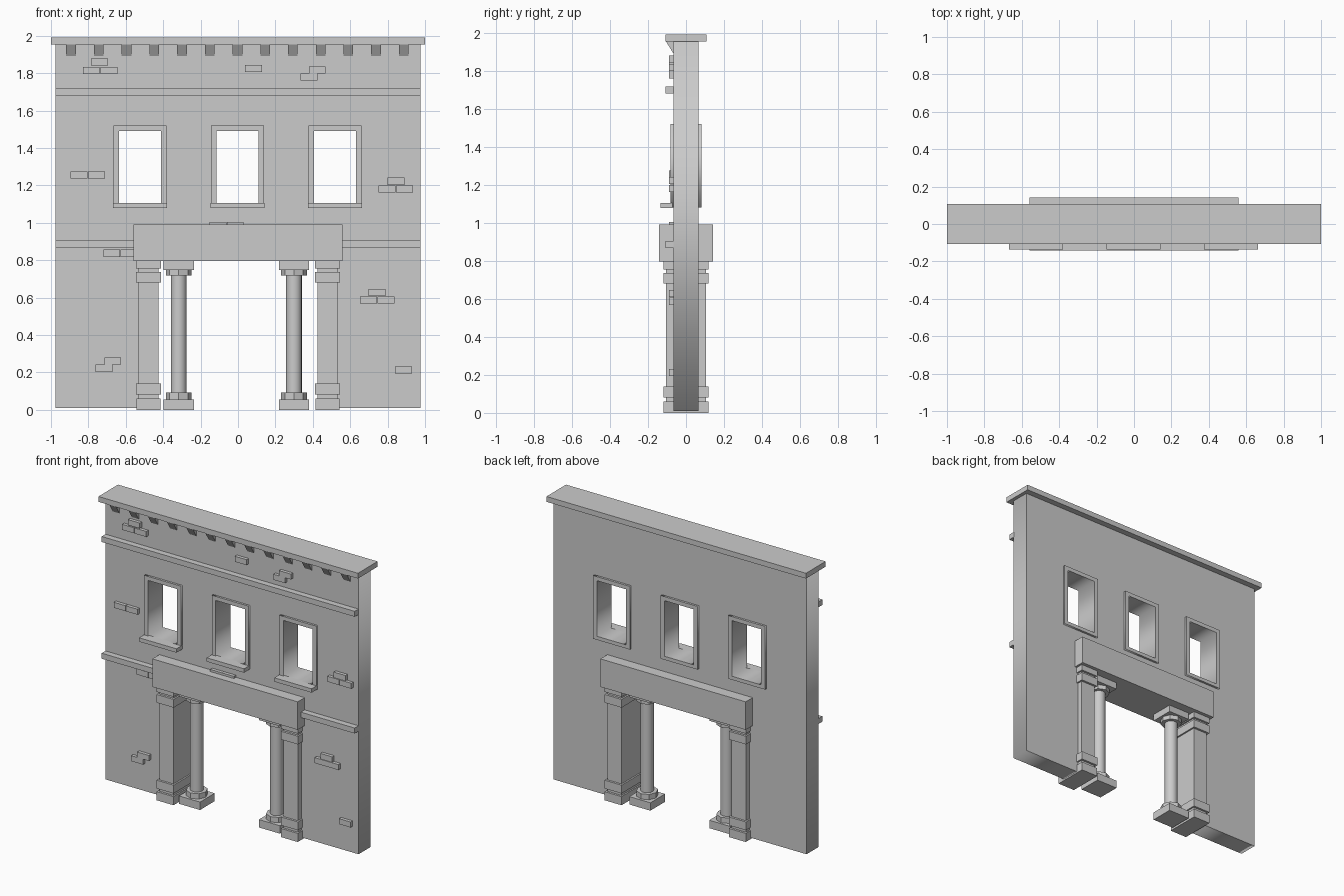
import bpy, bmesh, math
from mathutils import Matrix

if "Cube" in bpy.data.objects:
    bpy.data.objects.remove(bpy.data.objects["Cube"])


def box(name, x0, x1, y0, y1, z0, z1):
    bm = bmesh.new()
    bmesh.ops.create_cube(bm, size=1)
    bmesh.ops.scale(bm, vec=(x1 - x0, y1 - y0, z1 - z0), verts=bm.verts)
    bmesh.ops.translate(bm, vec=((x0 + x1) / 2, (y0 + y1) / 2, (z0 + z1) / 2), verts=bm.verts)
    return finish(name, bm)


def prism(name, x, z0, z1, r, sides):
    bm = bmesh.new()
    bmesh.ops.create_cone(bm, cap_ends=True, segments=sides, radius1=r, radius2=r, depth=z1 - z0,
                          matrix=Matrix.Translation((x, 0, (z0 + z1) / 2)))
    return finish(name, bm)


def finish(name, bm):
    me = bpy.data.meshes.new(name)
    bm.to_mesh(me)
    bm.free()
    ob = bpy.data.objects.new(name, me)
    bpy.context.collection.objects.link(ob)
    return ob


def rect(x0, x1, z0, z1):
    return [(x0, z0), (x1, z0), (x1, z1), (x0, z1)]


def panel(name, loops, half_depth):
    """Upright slab in XZ from an outline and its holes."""
    cu = bpy.data.curves.new(name, 'CURVE')
    cu.dimensions = '2D'
    cu.fill_mode = 'BOTH'
    cu.extrude = half_depth
    for pts in loops:
        sp = cu.splines.new('POLY')
        sp.points.add(len(pts) - 1)
        for p, (x, z) in zip(sp.points, pts):
            p.co = (x, z, 0, 1)
        sp.use_cyclic_u = True
    ob = bpy.data.objects.new(name, cu)
    bpy.context.collection.objects.link(ob)
    ob.rotation_euler = (math.pi / 2, 0, 0)
    bpy.ops.object.select_all(action='DESELECT')
    ob.select_set(True)
    bpy.context.view_layer.objects.active = ob
    bpy.ops.object.convert(target='MESH')


# Wall with doorway and window holes
windows = (-0.524, -0.003, 0.518)
W = 0.975
outline = [(-W, 0.01), (-0.53, 0.01), (-0.53, 0.85), (0.53, 0.85), (0.53, 0.01),
           (W, 0.01), (W, 1.96), (-W, 1.96)]
panel("wall", [outline] + [rect(c - 0.125, c + 0.125, 1.093, 1.505) for c in windows], 0.066)

# Window frames and sills
for c in windows:
    panel("window_frame", [rect(c - 0.142, c + 0.142, 1.08, 1.52),
                           rect(c - 0.112, c + 0.112, 1.105, 1.492)], 0.081)
    box("window_sill", c - 0.144, c + 0.144, -0.135, -0.07, 1.078, 1.105)

# Cornice, string courses and lintel
box("cornice", -1, 1, -0.108, 0.108, 1.953, 1.99)
box("upper_string_course", -W, W, -0.108, -0.06, 1.68, 1.718)
box("lower_string_course", -W, W, -0.108, -0.06, 0.867, 0.905)
box("lintel", -0.56, 0.56, -0.143, 0.143, 0.795, 0.99)

# Wedge brackets under the cornice
for i in range(13):
    ob = box("cornice_bracket", -0.026, 0.026, -0.106, -0.06, 1.893, 1.955)
    for v in ob.data.vertices:
        if v.co.z < 1.92 and v.co.y < -0.08:
            v.co.y = -0.068
    ob.location.x = -0.893 + i * 0.1483

# Square pilasters at the doorway edges
for s in (-1, 1):
    c = s * 0.479
    for name, hx, hy, z0, z1 in (("pilaster_foot", 0.065, 0.119, 0, 0.06),
                                 ("pilaster_base", 0.066, 0.119, 0.082, 0.14),
                                 ("pilaster_shaft", 0.055, 0.104, 0.03, 0.798),
                                 ("pilaster_collar", 0.066, 0.119, 0.68, 0.737),
                                 ("pilaster_capital", 0.066, 0.119, 0.755, 0.798)):
        box(name, c - hx, c + hx, -hy, hy, z0, z1)

# Round columns
for c in (-0.317, 0.299):
    box("column_plinth", c - 0.081, c + 0.081, -0.081, 0.081, 0, 0.055)
    prism("column_base_ring", c, 0.05, 0.092, 0.069, 8)
    shaft = prism("column_shaft", c, 0.08, 0.73, 0.042, 20)
    prism("column_neck_ring", c, 0.718, 0.755, 0.069, 8)
    box("column_capital", c - 0.081, c + 0.081, -0.081, 0.081, 0.748, 0.798)
    bpy.ops.object.select_all(action='DESELECT')
    shaft.select_set(True)
    bpy.context.view_layer.objects.active = shaft
    bpy.ops.object.shade_smooth_by_angle()

# Raised bricks scattered on the front
bricks = [(-0.74, 1.86), (-0.785, 1.815), (-0.69, 1.815), (0.083, 1.825), (0.424, 1.816),
          (0.38, 1.779), (-0.85, 1.255), (-0.757, 1.255), (0.845, 1.222), (0.797, 1.18),
          (0.89, 1.18), (-0.107, 0.986), (-0.015, 0.986), (-0.675, 0.837), (-0.582, 0.837),
          (0.743, 0.628), (0.698, 0.587), (0.791, 0.587), (0.885, 0.212), (-0.67, 0.26),
          (-0.716, 0.222)]
for x, z in bricks:
    box("raised_brick", x - 0.045, x + 0.045, -0.089, -0.06, z - 0.019, z + 0.019)
